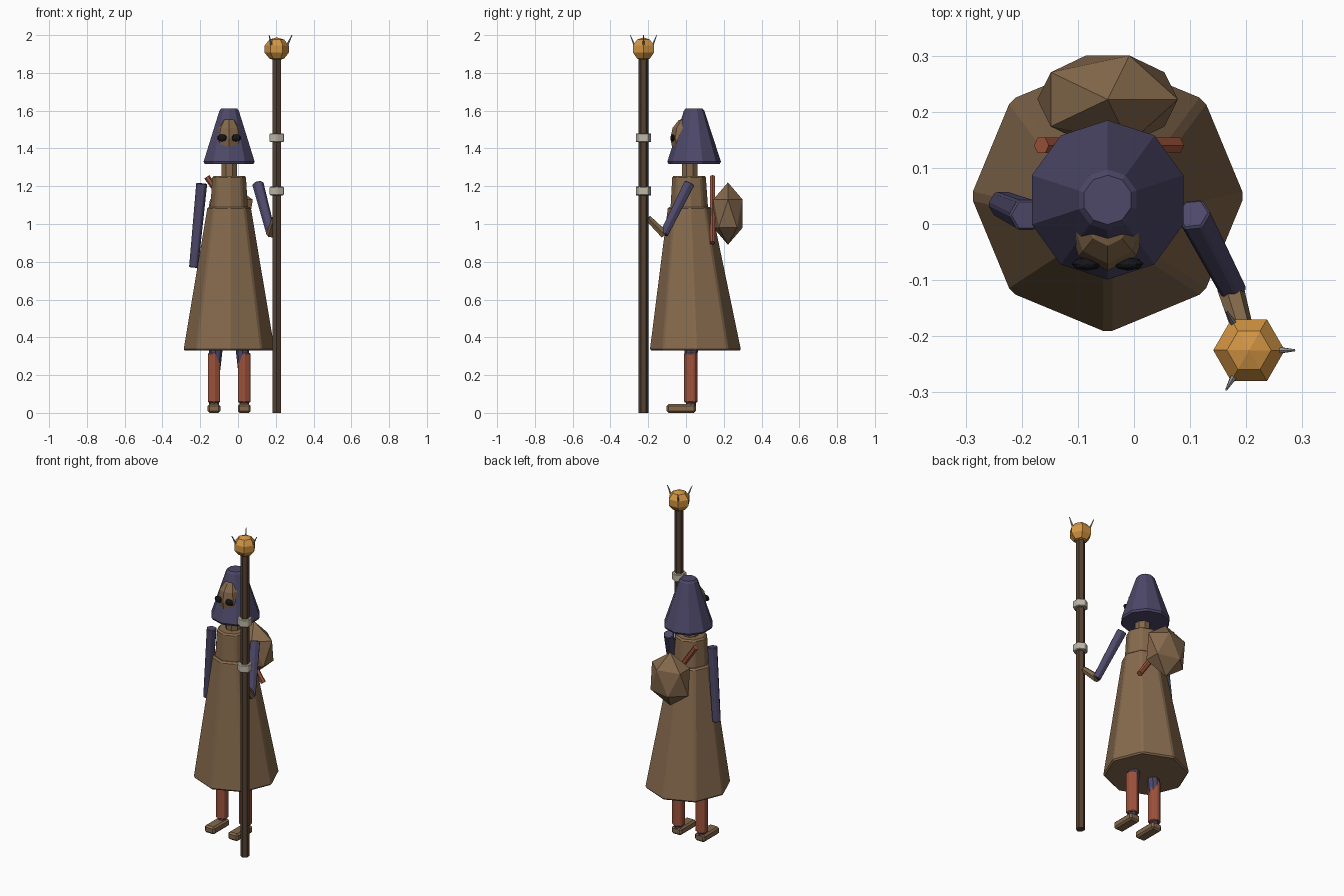
import bpy, bmesh, math
from mathutils import Vector, Matrix

cube = bpy.data.objects.get("Cube")
if cube:
    bpy.data.objects.remove(cube, do_unlink=True)


def material(name, r, g, b):
    m = bpy.data.materials.new(name)
    m.use_nodes = True
    m.diffuse_color = (r, g, b, 1)
    m.node_tree.nodes["Principled BSDF"].inputs["Base Color"].default_value = (r, g, b, 1)
    return m


TAN = material("tan cloth", .24, .145, .075)
SKIN = material("leather brown", .23, .14, .07)
INDIGO = material("indigo cloth", .075, .065, .14)
RUST = material("rust red", .34, .085, .045)
WOOD = material("dark wood", .09, .052, .03)
GOLD = material("gold", .65, .3, .055)
BONE = material("bone white", .52, .48, .39)
STEEL = material("grey metal", .33, .34, .33)
BLACK = material("black lens", .008, .008, .01)


def finish(name, bm, mat, bevel=0.0):
    bmesh.ops.recalc_face_normals(bm, faces=bm.faces)
    mesh = bpy.data.meshes.new(name)
    bm.to_mesh(mesh)
    bm.free()
    mesh.materials.append(mat)
    obj = bpy.data.objects.new(name, mesh)
    bpy.context.collection.objects.link(obj)
    if bevel:
        mod = obj.modifiers.new("edge bevel", 'BEVEL')
        mod.width = bevel
        mod.segments = 1
    return obj


def loft(name, stations, sides, mat, phase=0.0, bevel=0.0, tilted=False):
    """Polygon rings at (x, y, z, radius) stations, skinned and capped."""
    bm = bmesh.new()
    u, v = Vector((1, 0, 0)), Vector((0, 1, 0))
    if tilted:
        axis = (Vector(stations[-1][:3]) - Vector(stations[0][:3])).normalized()
        v = axis.cross(u).normalized()
        u = v.cross(axis)
    rings = []
    for x, y, z, r in stations:
        ring = []
        for i in range(sides):
            a = math.radians(phase) + math.tau * i / sides
            ring.append(bm.verts.new(Vector((x, y, z)) + r * (math.cos(a) * u + math.sin(a) * v)))
        rings.append(ring)
    for low, high in zip(rings, rings[1:]):
        for i in range(sides):
            j = (i + 1) % sides
            bm.faces.new((low[i], low[j], high[j], high[i]))
    bm.faces.new(rings[0])
    bm.faces.new(rings[-1])
    return finish(name, bm, mat, bevel)


def ball(name, centre, size, segs, rings, mat, phase=0.0):
    bm = bmesh.new()
    bmesh.ops.create_uvsphere(bm, u_segments=segs, v_segments=rings, radius=1)
    bm.transform(Matrix.Translation(centre) @ Matrix.Diagonal((*size, 1))
                 @ Matrix.Rotation(math.radians(phase), 4, 'Z'))
    return finish(name, bm, mat)


def box(name, centre, size, mat, bevel):
    bm = bmesh.new()
    bmesh.ops.create_cube(bm, size=1)
    bm.transform(Matrix.Translation(centre) @ Matrix.Diagonal((*size, 1)))
    return finish(name, bm, mat, bevel)


CX = -.047  # figure's centre line

# Coat, torso and neck
loft("coat", [(CX, .05, .33, .245), (CX, .019, 1.09, .118)], 8, TAN, bevel=.009)
loft("torso", [(CX, .018, 1.0, .108), (CX, .016, 1.255, .092)], 8, TAN, bevel=.009)
loft("neck", [(CX, .02, 1.22, .044), (CX, .02, 1.36, .044)], 8, SKIN, phase=22.5)

# Head, eyes and pointed hood
ball("head", (CX, .005, 1.452), (.073, .088, .113), 8, 6, SKIN)
for side, label in ((1, "left"), (-1, "right")):
    ball(label + "_eye", (CX + side * .037, -.071, 1.456), (.027, .012, .019), 8, 6, BLACK)
loft("hood", [(CX, .043, 1.318, .136), (CX, .043, 1.33, .142),
              (CX, .043, 1.6, .054), (CX, .043, 1.612, .044)], 10, INDIGO, phase=18)

# Legs and boots
for side, label in ((1, "left"), (-1, "right")):
    x = CX + side * .08
    loft(label + "_thigh", [(CX + side * .079, .026, .19, .028),
                            (CX + side * .055, .03, .6, .05)], 8, INDIGO)
    loft(label + "_shin", [(x, .026, .055, .038), (x, .026, .318, .038)], 6, RUST,
         phase=30, bevel=.005)
    loft(label + "_ankle", [(x, .026, .03, .026), (x, .026, .07, .026)], 8, INDIGO)
    box(label + "_boot", (x, -.025, .023), (.068, .155, .046), SKIN, .01)

# Arms: the right hangs, the left bends to grip the staff
loft("right_sleeve", [(-.192, .016, 1.215, .031), (-.235, .035, .77, .026)], 6, INDIGO,
     bevel=.004, tilted=True)
loft("left_sleeve", [(.105, .018, 1.215, .032), (.176, -.118, .945, .026)], 6, INDIGO,
     bevel=.004, tilted=True)
loft("left_hand", [(.172, -.115, .945, .024), (.197, -.2, 1.03, .019)], 6, SKIN, tilted=True)

# Backpack and the rolled stick behind it
bm = bmesh.new()
bmesh.ops.create_icosphere(bm, subdivisions=1, radius=1)
bm.transform(Matrix.Translation((CX, .222, 1.055)) @ Matrix.Diagonal((.14, .092, .165, 1)))
finish("backpack", bm, TAN)
loft("back_stick", [(-.165, .14, 1.25, .016), (.076, .14, .9, .016)], 6, RUST, tilted=True)

# Staff with bands, golden head and three spikes
SX, SY = .205, -.225
loft("staff", [(SX, SY, 0, .026), (SX, SY, 1.88, .026)], 6, WOOD, phase=30)
for z in (1.175, 1.457):
    loft("staff_band", [(SX, SY, z - .023, .043), (SX, SY, z + .023, .043)], 6, BONE,
         phase=30, bevel=.004)
ball("staff_orb", (SX, SY, 1.926), (.067, .067, .062), 6, 5, GOLD, phase=30)
for i in range(3):
    a = math.tau * i / 3
    c, s = math.cos(a), math.sin(a)
    loft("staff_spike", [(SX + .045 * c, SY + .045 * s, 1.925, .008),
                         (SX + .081 * c, SY + .081 * s, 2.0, .002)], 6, STEEL, tilted=True)
